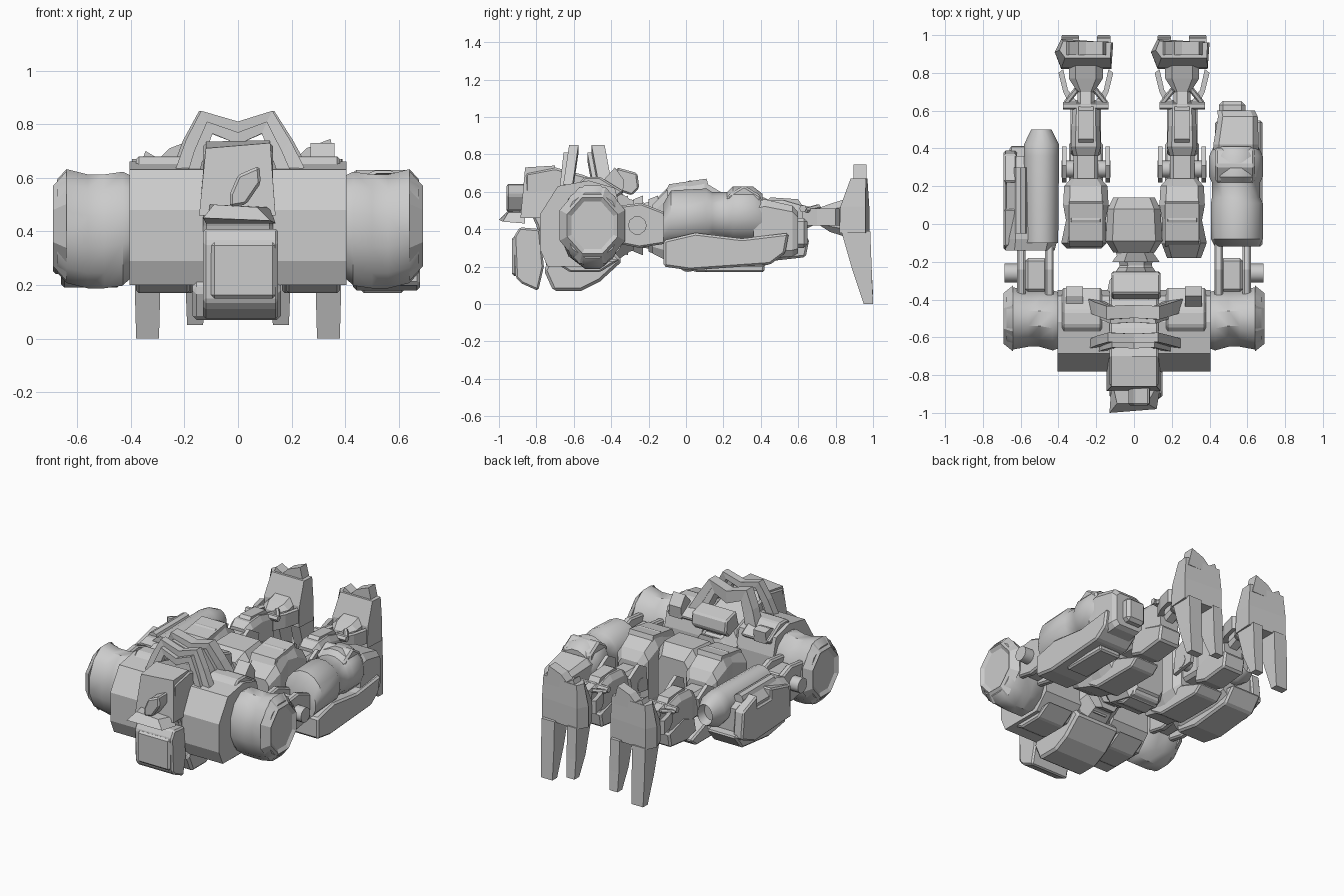
import bpy, bmesh, math
from mathutils import Vector


def finish(name, bm, smooth=False, bevel=0.0):
    bmesh.ops.recalc_face_normals(bm, faces=bm.faces)
    me = bpy.data.meshes.new(name)
    bm.to_mesh(me)
    bm.free()
    ob = bpy.data.objects.new(name, me)
    bpy.context.collection.objects.link(ob)
    if bevel:
        m = ob.modifiers.new("bevel", 'BEVEL')
        m.width, m.segments = bevel, 1
    if smooth:
        bpy.context.view_layer.objects.active = ob
        ob.select_set(True)
        bpy.ops.object.shade_smooth_by_angle(angle=math.radians(38))
        ob.select_set(False)
    return ob


def skin(name, rings, **kw):
    bm = bmesh.new()
    vs = [[bm.verts.new(p) for p in r] for r in rings]
    n = len(vs[0])
    for a, b in zip(vs, vs[1:]):
        for i in range(n):
            bm.faces.new((a[i], a[(i + 1) % n], b[(i + 1) % n], b[i]))
    bm.faces.new(vs[0])
    bm.faces.new(vs[-1])
    return finish(name, bm, **kw)


def loft(name, axis, sections, ch=0.25, n=0, smooth=False):
    """sections: (position, centre1, centre2, size1, size2); n=0 gives a chamfered box section"""
    if n:
        unit = [(math.cos(2 * math.pi * (i + .5) / n) / 2, math.sin(2 * math.pi * (i + .5) / n) / 2) for i in range(n)]
    else:
        h, k = .5, .5 - ch
        unit = [(h, -k), (h, k), (k, h), (-k, h), (-h, k), (-h, -k), (-k, -h), (k, -h)]
    rings = []
    for p, c1, c2, s1, s2 in sections:
        pts = [(c1 + u * s1, c2 + v * s2) for u, v in unit]
        rings.append([(p, a, b) if axis == 'x' else (a, p, b) for a, b in pts])
    return skin(name, rings, smooth=smooth)


def prism(name, x0, x1, profile, bevel=0.0):
    """side profile in y,z extruded across x"""
    return skin(name, [[(x, y, z) for y, z in profile] for x in (x0, x1)], bevel=bevel)


def plate(name, y0, y1, profile, bevel=0.0):
    """front profile in x,z extruded along y"""
    return skin(name, [[(x, y, z) for x, z in profile] for y in (y0, y1)], bevel=bevel)


def box(name, x0, x1, y0, y1, z0, z1, bevel=0.0):
    return prism(name, x0, x1, [(y0, z0), (y1, z0), (y1, z1), (y0, z1)], bevel)


def rod(name, p, q, r, n=8):
    p, q = Vector(p), Vector(q)
    rot = (q - p).to_track_quat('Z', 'Y')
    ring = [rot @ Vector((r * math.cos(2 * math.pi * i / n), r * math.sin(2 * math.pi * i / n), 0)) for i in range(n)]
    return skin(name, [[c + v for v in ring] for c in (p, q)], smooth=True)


# torso core, chest hatch and cockpit
prism("torso_core", -.13, .13, [(-.80, .42), (-.86, .55), (-.86, .70), (-.70, .73), (-.55, .69), (-.38, .62),
                                (-.34, .40), (-.40, .20), (-.55, .14), (-.74, .18)], .012)
skin("cockpit_hood", [[(-.145, -.885, .46), (.14, -.885, .46), (.14, -.72, .46), (-.145, -.72, .46)],
                      [(-.12, -.86, .71), (.12, -.86, .73), (.12, -.70, .74), (-.12, -.70, .735)]])
plate("visor", -.96, -.86, [(-.03, .49), (.03, .50), (.085, .58), (.08, .645), (0, .61), (-.03, .54)], .01)
skin("chin_lip", [[(-.13, -1.0, .45), (.12, -.98, .44), (.14, -.86, .43), (-.12, -.86, .43)],
                  [(-.09, -.95, .50), (.07, -.95, .49), (.12, -.86, .49), (-.11, -.86, .50)]])
prism("lower_hatch", -.13, .15, [(-.89, .41), (-.92, .36), (-.91, .14), (-.88, .11), (-.79, .07), (-.76, .20), (-.78, .40)], .01)
box("hatch_panel", -.10, .14, -.93, -.9, .15, .36, .012)
prism("chest_keel", -.17, .16, [(-.76, .18), (-.71, .07), (-.56, .07), (-.46, .12), (-.34, .23), (-.4, .3), (-.7, .3)], .015)

# collar arches with thinner inner bands, leaning towards each other
arch = [(-.25, .62), (-.205, .74), (-.145, .85), (0, .81), (.135, .85), (.205, .74), (.26, .64)]
for name, base, top, d, k, drop in (("front_collar_arch", -.64, -.60, .05, .95, 0), ("rear_collar_arch", -.42, -.47, .07, 1, 0),
                                    ("front_inner_band", -.66, -.63, .04, .80, .04), ("rear_inner_band", -.44, -.49, .09, .85, .04)):
    rings = []
    for x, z in arch:
        z -= drop
        y = base + (top - base) * (z - .58) / .27
        x *= k
        ix, iz = x * .82, z - .045
        rings.append([(x, y - d / 2, z), (x, y + d / 2, z), (ix, y + d / 2, iz), (ix, y - d / 2, iz)])
    skin(name, rings)

# waist and pelvis
loft("waist", 'y', [(-.40, 0, .42, .30, .42), (-.30, 0, .42, .26, .28), (-.22, .01, .42, .17, .24), (-.10, 0, .42, .22, .30)])
for i, y in enumerate((-.33, -.25, -.17)):
    loft(f"waist_band_{i}", 'y', [(y - .03, .01, .42, .25, .28), (y + .02, .01, .42, .18, .32)])
prism("spine_fin", -.12, .14, [(-.37, .73), (-.26, .70), (-.25, .62), (-.29, .58), (-.40, .62)], .01)
loft("pelvis", 'y', [(-.15, 0, .42, .22, .30), (-.09, 0, .42, .30, .42), (.08, 0, .41, .28, .46), (.14, 0, .40, .22, .34)], .12)
prism("pelvis_guard", -.10, .10, [(-.12, .24), (.0, .17), (.12, .19), (.14, .28), (.1, .36)], .01)
rod("hip_axle", (-.26, .02, .40), (.26, .02, .40), .08, 10)

for s, side in ((-1, "left"), (1, "right")):
    # chest pod
    pod = [(-.78, .29), (-.78, .48), (-.685, .63), (-.52, .66), (-.38, .62), (-.35, .50), (-.35, .30), (-.44, .20), (-.74, .20)]
    prism(side + "_chest_pod", s * .13, s * .405, pod)
    prism(side + "_chest_top", s * .17, s * .38, [(-.60, .62), (-.54, .68), (-.46, .68), (-.33, .60), (-.40, .55)], .01)
    prism(side + "_rear_fin", s * .27, s * .36, [(-.46, .64), (-.38, .70 + .03 * s), (-.33, .66), (-.34, .58)])
    prism(side + "_chest_underside", s * .18, s * .38, [(-.70, .22), (-.62, .17), (-.46, .17), (-.35, .24)], .01)

    # shoulder drum with outer cap
    loft(side + "_shoulder_drum", 'x', [(s * .39, -.51, .42, .30, .38), (s * .43, -.51, .41, .33, .44), (s * .50, -.50, .40, .31, .44),
                                        (s * .56, -.50, .40, .31, .44), (s * .64, -.50, .42, .34, .44),
                                        (s * .675, -.50, .42, .30, .36)], n=12, smooth=True)
    loft(side + "_shoulder_cap", 'x', [(s * .64, -.50, .42, .35, .41), (s * .69, -.50, .42, .27, .30), (s * .67, -.50, .42, .21, .24)], .3)
    # elbow arms and joint
    for i, x in enumerate((.45, .60)):
        prism(f"{side}_upper_arm_{i}", s * (x - .025), s * (x + .02), [(-.40, .33), (-.40, .52), (-.24, .54), (-.06, .47), (-.06, .33), (-.25, .30)], .01)
    box(side + "_arm_core", s * .46, s * .575, -.36, -.18, .34, .49, .015)
    rod(side + "_elbow_pin", (s * .43, -.26, .42), (s * .685, -.26, .42), .05, 10)

# right forearm: ribbed barrel, skid plate and fist
loft("right_forearm_barrel", 'y', [(-.12, .545, .42, .24, .24), (-.08, .545, .46, .28, .30), (.11, .545, .47, .28, .30), (.14, .54, .47, .26, .26),
                                   (.22, .54, .47, .26, .26), (.25, .54, .48, .29, .30), (.36, .54, .48, .29, .30), (.41, .54, .46, .24, .26)],
     n=16, smooth=True)
prism("right_barrel_cowl", .43, .64, [(.22, .58), (.31, .635), (.40, .58), (.42, .42), (.22, .42)], .012)
prism("right_skid_plate", .43, .68, [(-.12, .20), (.02, .18), (.45, .21), (.53, .27), (.55, .38), (.30, .35), (.05, .38), (-.12, .34)], .012)
box("right_arm_rail", .46, .62, .10, .42, .17, .21, .01)
loft("right_fist", 'y', [(.36, .54, .40, .24, .28), (.42, .54, .40, .24, .32), (.57, .55, .39, .21, .27), (.60, .54, .38, .20, .22)], .12)
box("right_knuckles", .45, .59, .56, .65, .30, .46, .02)

# left forearm: barrel weapon beside a flat armour plate
loft("left_forearm", 'y', [(-.14, -.55, .38, .26, .26), (-.08, -.54, .38, .27, .30), (.22, -.54, .38, .27, .30), (.36, -.54, .37, .26, .22)], .18)
loft("left_barrel", 'y', [(-.10, -.49, .47, .18, .20), (.36, -.49, .47, .19, .22), (.42, -.49, .46, .19, .22), (.50, -.49, .46, .11, .14),
                          (.44, -.49, .46, .09, .11)], n=16, smooth=True)
prism("left_outer_armour", -.69, -.62, [(-.14, .26), (-.12, .48), (.08, .53), (.08, .46), (.22, .46), (.22, .54), (.37, .48), (.39, .30), (.25, .24)], .01)
prism("left_skid_plate", -.66, -.44, [(-.12, .22), (.05, .19), (.34, .22), (.42, .32), (.05, .36), (-.12, .34)], .012)
rod("left_arm_pipe", (-.60, -.05, .52), (-.60, .30, .52), .035)

for s, side in ((-1, "left"), (1, "right")):
    c = s * .255
    # thigh
    loft(side + "_thigh", 'y', [(-.13 - .05 * (s > 0), c + .01 * s, .40, .18, .26), (-.10, c + .01 * s, .42, .24, .38), (.02, c, .43, .21, .46),
                                (.10, c, .43, .24, .44), (.20, c, .41, .23, .36), (.24, c, .40, .16, .26)], .14)
    prism(side + "_thigh_crest", c - .09, c + .09, [(-.12, .58), (-.09, .64), (.11, .67), (.13, .60), (.02, .56)])
    prism(side + "_thigh_back", c - .09, c + .09, [(-.06, .24), (.05, .17), (.38, .17), (.44, .22), (.25, .29)], .01)
    # knee with side links
    rod(side + "_knee_axle", (c - .13, .29, .42), (c + .13, .29, .42), .045, 10)
    box(side + "_knee_block", c - .065, c + .065, .20, .40, .33, .50, .02)
    for k in (-1, 1):
        x = c + k * .115
        prism(f"{side}_knee_link_{k + 1}", x - .012, x + .012, [(.22, .36), (.24, .52), (.31, .56), (.41, .50), (.38, .38)])
    # shin and calf
    loft(side + "_shin", 'y', [(.36, c, .42, .13, .20), (.41, c, .43, .16, .24), (.52, c, .43, .15, .25), (.64, c, .43, .14, .18)], .15)
    prism(side + "_shin_ridge", c - .04, c + .04, [(.38, .50), (.45, .57), (.60, .56), (.64, .50)])
    prism(side + "_calf_plate", c - .08, c + .08, [(.36, .26), (.46, .23), (.64, .25), (.66, .35), (.5, .40), (.38, .36)], .012)
    rod(side + "_shin_band", (c - .12, .625, .51), (c + .12, .625, .51), .02, 6)
    # ankle yoke with angled braces
    for k in (-1, 1):
        pts = [(c + k * .08, .62), (c + k * .12, .70), (c + k * .145, .80), (c + k * .12, .82), (c + k * .095, .71), (c + k * .05, .65)]
        skin(f"{side}_ankle_yoke_{k + 1}", [[(x, y, z) for x, y in pts] for z in (.42, .51)])
        rod(f"{side}_ankle_brace_{k + 1}", (c + k * .105, .64, .50), (c + k * .05, .71, .52), .015, 6)
    loft(side + "_ankle", 'y', [(.62, c, .46, .09, .14), (.70, c, .47, .09, .08), (.77, c, .46, .18, .15), (.85, c, .46, .18, .20)], .2)
    # foot: wedge body, stepped toe and two heel prongs
    skin(side + "_foot_body", [[(c + x, y, z) for x, y in ((-.165, .91), (-.13, .85 - f), (.135, .85 - f), (.145, .96), (-.13, .98))]
                               for z, f in ((.38, .03), (.52, .025))]
         + [[(c + x, y, .67) for x, y in ((-.14, .92), (-.11, .88), (.13, .88), (.135, .96), (-.12, .97))]])
    plate(side + "_toe", .895, .965, [(c + x, z) for x, z in
          ((-.12, .62), (-.09, .70), (-.04, .67), (0, .71), (.09, .745), (.12, .62))])
    for part, a, b, low in (("outer", .035, .13, 0), ("inner", -.13, -.06, .05)):
        h0, h1 = .83, .985
        skin(f"{side}_{part}_heel", [[(c + s * x, y, .39) for x, y in ((a, h0), (b, h0), (b, h1), (a, h1))],
                                     [(c + s * x, y, .18) for x, y in ((a, .89), (b, .89), (b, .993), (a, .993))],
                                     [(c + s * x, y, low) for x, y in ((a + .005, .95), (b - .005, .95), (b - .005, 1.0), (a + .005, 1.0))]])
